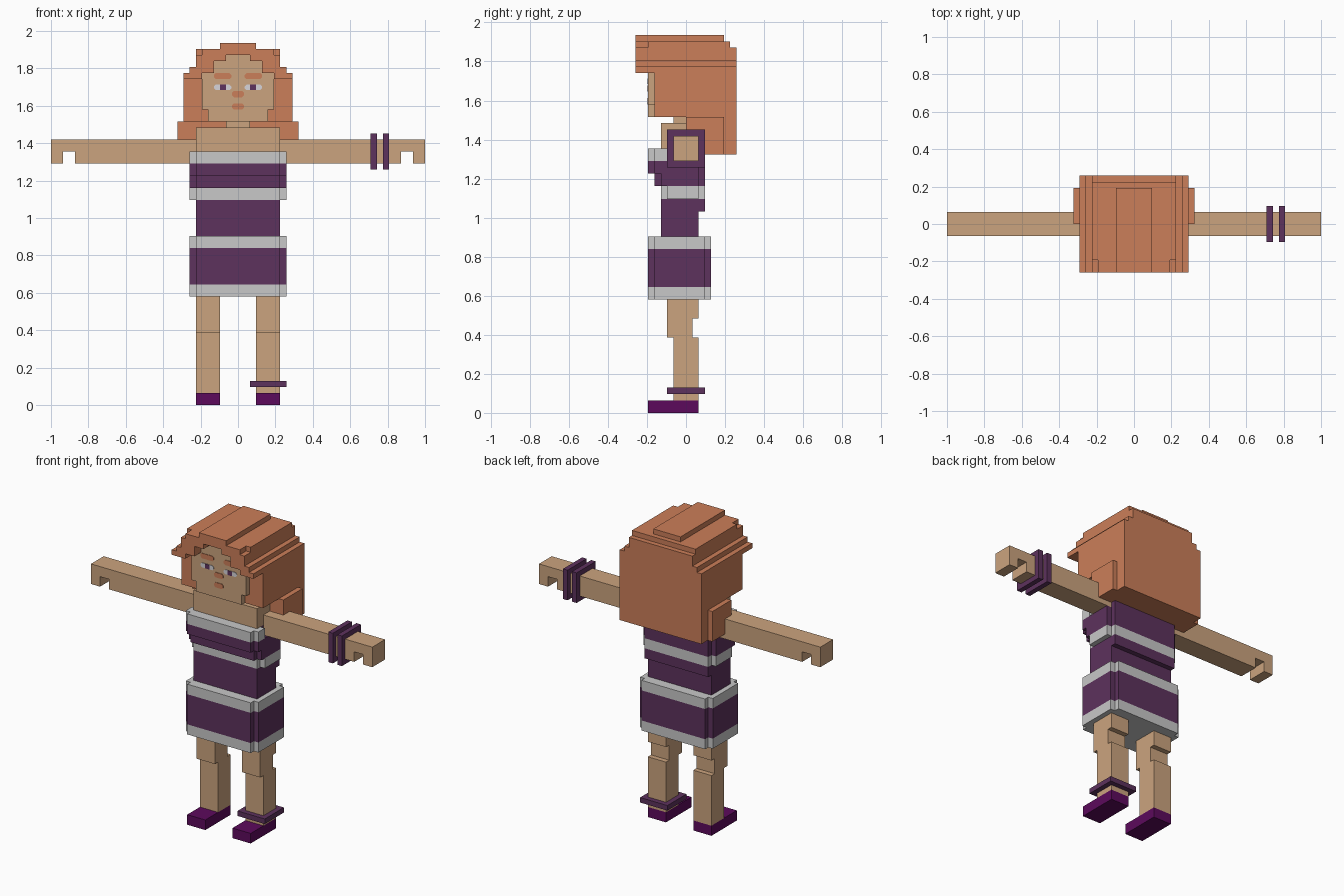
import bpy, bmesh

if "Cube" in bpy.data.objects:
    bpy.data.objects.remove(bpy.data.objects["Cube"])

V = 2 / 62  # one block of the figure's grid


def material(name, r, g, b):
    m = bpy.data.materials.new(name)
    m.diffuse_color = (r, g, b, 1)
    m.use_nodes = True
    m.node_tree.nodes["Principled BSDF"].inputs["Base Color"].default_value = m.diffuse_color
    return m


SKIN = material("skin", 0.60, 0.37, 0.21)
HAIR = material("copper hair", 0.60, 0.21, 0.10)
PURPLE = material("dress purple", 0.11, 0.032, 0.11)
SHOE = material("shoe violet", 0.107, 0.003, 0.107)
GREY = material("trim grey", 0.58, 0.58, 0.58)
WHITE = material("eye white", 0.68, 0.66, 0.70)


def blocks(name, mat, boxes, mirror=False):
    """One object from boxes (x0, x1, y0, y1, z0, z1) in grid units."""
    bm = bmesh.new()
    for box in boxes:
        for s in ((1, -1) if mirror else (1,)):
            x0, x1, y0, y1, z0, z1 = [c * V for c in box]
            if s < 0:
                x0, x1 = -x1, -x0
            cube = bmesh.ops.create_cube(bm, size=1)["verts"]
            for v in cube:
                v.co.x = x1 if v.co.x > 0 else x0
                v.co.y = y1 if v.co.y > 0 else y0
                v.co.z = z1 if v.co.z > 0 else z0
    me = bpy.data.meshes.new(name)
    bm.to_mesh(me)
    bm.free()
    me.materials.append(mat)
    ob = bpy.data.objects.new(name, me)
    bpy.context.collection.objects.link(ob)
    return ob


def plus(w, y0, y1, z0, z1):
    """Block with its four vertical corners notched by one unit."""
    return [(1 - w, w - 1, y0, y1, z0, z1), (-w, w, y0 + 1, y1 - 1, z0, z1)]


def plate(name, mat, x0, x1, z0, z1):
    """Thin face detail with clipped ends."""
    c = 0.3
    bm = bmesh.new()
    pts = [(x0 + c, z0), (x1 - c, z0), (x1, z0 + c), (x1, z1 - c),
           (x1 - c, z1), (x0 + c, z1), (x0, z1 - c), (x0, z0 + c)]
    y = -6.1
    f = bm.faces.new([bm.verts.new((p * V, y * V, q * V)) for p, q in pts])
    ext = bmesh.ops.extrude_face_region(bm, geom=[f])["geom"]
    for v in ext:
        if isinstance(v, bmesh.types.BMVert):
            v.co.y = -5.95 * V
    bmesh.ops.recalc_face_normals(bm, faces=bm.faces)
    me = bpy.data.meshes.new(name)
    bm.to_mesh(me)
    bm.free()
    me.materials.append(mat)
    bpy.context.collection.objects.link(bpy.data.objects.new(name, me))


# Legs, shoes and anklet
blocks("legs", SKIN, [(3, 7, -2, 2, 2, 12), (3, 7, -3, 1, 12, 15), (3, 7, -3, 2, 15, 18)], True)
blocks("shoes", SHOE, [(3, 7, -6, 2, 0, 2)], True)
blocks("anklet", PURPLE, [(2, 8, -3, 3, 3, 4)])

# Skirt with trims
blocks("skirt_hem", GREY, plus(8, -6, 4, 18, 20))
blocks("skirt", PURPLE, plus(8, -6, 4, 20, 26))
blocks("skirt_belt", GREY, plus(8, -6, 4, 26, 28))

# Waist and top
blocks("waist", PURPLE, [(-7, 7, -4, 2, 28, 32), (-7, 7, -4, 3, 32, 34)])
blocks("top_lower_trim", GREY, plus(8, -4, 3, 34, 36))
blocks("top", PURPLE, plus(8, -5, 3, 36, 38) + plus(8, -6, 3, 38, 40)
       + [(-7, 7, -3, 3, 40, 42)])
blocks("top_upper_trim", GREY, [(-7, 7, -6, -4, 40, 42), (-8, 8, -5, -3, 40, 42)])

# Chest, neck and arms with notched hands
blocks("chest", SKIN, [(-7, 7, -4, 1, 42, 46)])
blocks("neck", SKIN, [(-2, 2, -2, 1, 46, 47)])
blocks("arms", SKIN, [(7, 27, -2, 2, 40, 44), (27, 31, -2, 2, 42, 44),
                      (29, 31, -2, 2, 40, 42)], True)
blocks("bracelets", PURPLE, [(x, x + 1, -3, 3, 39, 45) for x in (22, 24)])

# Head
blocks("head", SKIN, [(-5, 5, -6, 1, 47, 49), (-6, 6, -6, 1, 49, 55),
                      (-4, 4, -6, -4, 55, 57), (-2, 2, -6, -4, 57, 58)])

# Hair: back, flanks and stepped crown
blocks("hair_back", HAIR, [(-9, 9, 0, 8, 41, 55)])
blocks("hair_flanks", HAIR, [(6, 9, -5, 1, 47, 55), (5, 6, -5, 0, 47, 49),
                             (9, 10, 0, 6, 41, 47)], True)
blocks("hair_crown", HAIR, [(-8, 8, -5, 8, 55, 56), (-7, 7, -5, 8, 56, 58),
                            (-7, 7, -6, 7, 58, 59), (-6, 6, -8, 7, 58, 59),
                            (-3, 3, -8, 6, 59, 60)])
# Overhanging fringe, an arch open to the face
blocks("hair_fringe", HAIR, [(6, 9, -8, -5, 54, 55), (4, 8, -8, -5, 55, 56),
                             (4, 7, -8, -5, 56, 57), (2, 7, -8, -5, 57, 58)], True)

# Face details
for side, s in (("left", 1), ("right", -1)):
    a, b = sorted((1.1 * s, 4 * s))
    plate(side + "_eyebrow", HAIR, a, b, 54, 55)
    plate(side + "_eye", WHITE, a, b, 52.2, 53.1)
blocks("pupils", PURPLE, [(2, 3, -6.15, -5.95, 52.2, 53.1)], True)
plate("nose", HAIR, -1, 1, 51, 52)
plate("mouth", HAIR, -1, 1, 49, 50)
